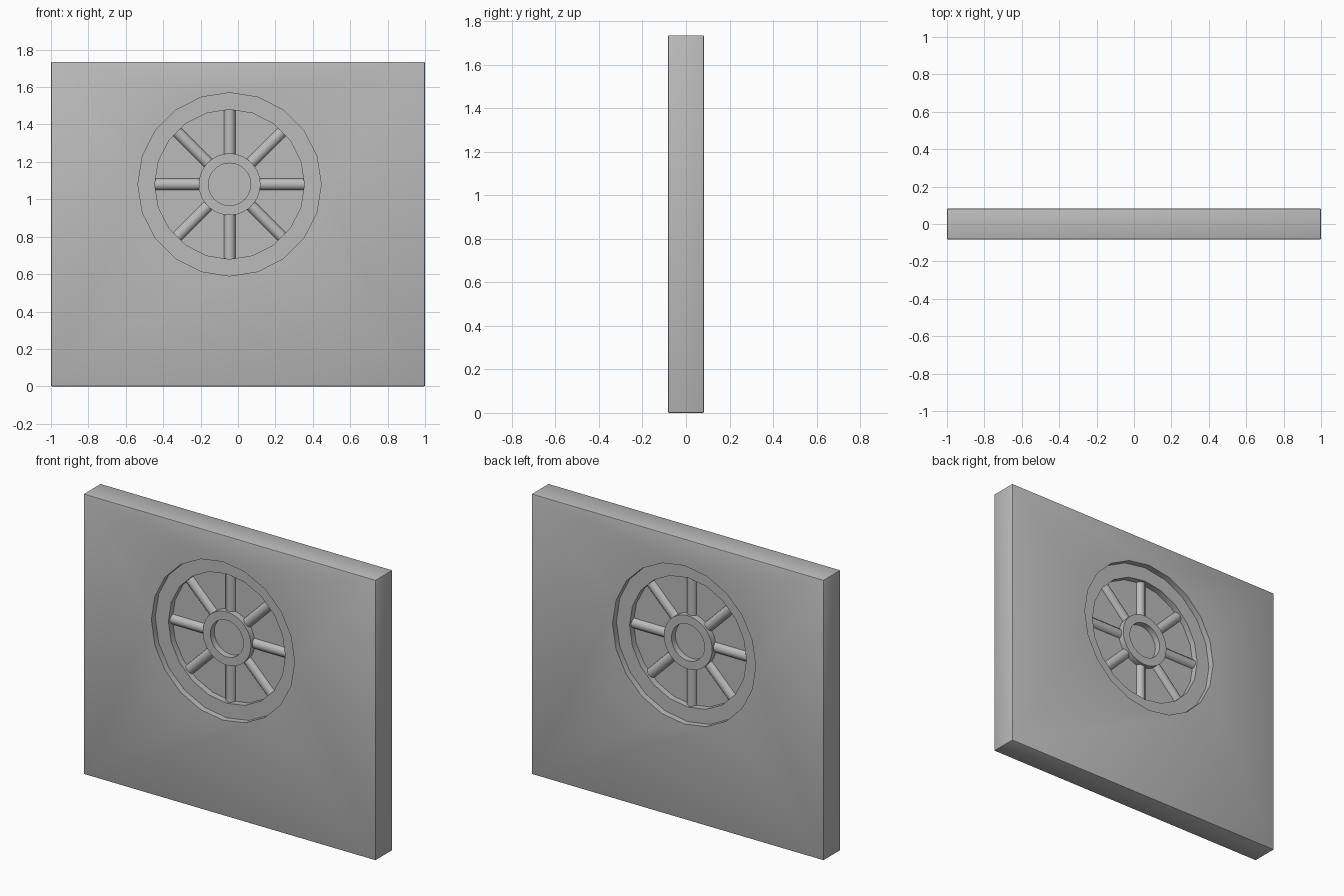
import bpy, bmesh, math
from mathutils import Vector, Matrix

if "Cube" in bpy.data.objects:
    bpy.data.objects.remove(bpy.data.objects["Cube"])

CENTRE = Vector((-0.045, 0, 1.08))
WIDTH, DEPTH, HEIGHT = 2.0, 0.166, 1.735
RIM_OUT, RIM_IN, HUB_OUT, HUB_IN = 0.49, 0.40, 0.165, 0.113

grey = bpy.data.materials.new("stone grey")
grey.use_nodes = True
grey.diffuse_color = (0.5, 0.5, 0.5, 1)
grey.node_tree.nodes["Principled BSDF"].inputs["Base Color"].default_value = (0.5, 0.5, 0.5, 1)


def finish(name, bm, smooth=True):
    bmesh.ops.recalc_face_normals(bm, faces=bm.faces)
    mesh = bpy.data.meshes.new(name)
    bm.to_mesh(mesh)
    bm.free()
    mesh.materials.append(grey)
    obj = bpy.data.objects.new(name, mesh)
    bpy.context.collection.objects.link(obj)
    if smooth:
        shade(obj)
    return obj


def shade(obj):
    bpy.ops.object.select_all(action='DESELECT')
    obj.select_set(True)
    bpy.context.view_layer.objects.active = obj
    bpy.ops.object.shade_smooth_by_angle(angle=math.radians(35))


def disc(name, radius, half, sides):
    """Solid disc facing front and back."""
    bm = bmesh.new()
    bmesh.ops.create_cone(bm, cap_ends=True, segments=sides, radius1=radius, radius2=radius,
                          depth=2 * half,
                          matrix=Matrix.Translation(CENTRE) @ Matrix.Rotation(math.pi / 2, 4, 'X'))
    return finish(name, bm)


def ring(name, outer, inner, half, sides):
    """Rectangular section swept round the window axis."""
    bm = bmesh.new()
    section = [(outer, -half), (outer, half), (inner, half), (inner, -half)]
    loops = []
    for i in range(sides):
        a = math.tau * i / sides
        loops.append([bm.verts.new(CENTRE + Vector((r * math.cos(a), y, r * math.sin(a))))
                      for r, y in section])
    for i in range(sides):
        a, b = loops[i], loops[(i + 1) % sides]
        for j in range(4):
            k = (j + 1) % 4
            bm.faces.new((a[j], b[j], b[k], a[k]))
    return finish(name, bm)


# Wall slab with softened edges and a round opening
bm = bmesh.new()
bmesh.ops.create_cube(bm, size=1, matrix=Matrix.Translation((0, 0, HEIGHT / 2))
                      @ Matrix.Diagonal((WIDTH, DEPTH, HEIGHT, 1)))
bmesh.ops.bevel(bm, geom=bm.edges[:], offset=0.006, segments=2, profile=0.5, affect='EDGES')
wall = finish("wall", bm, False)
cutter = disc("opening_cutter", RIM_OUT, 0.2, 20)
cutter.hide_render = True
cut = wall.modifiers.new("opening", 'BOOLEAN')
cut.operation, cut.solver, cut.object = 'DIFFERENCE', 'EXACT', cutter
bpy.context.view_layer.objects.active = wall
bpy.ops.object.modifier_apply(modifier=cut.name)
bpy.data.objects.remove(cutter)
shade(wall)

# Window rim, hub and thin pane
ring("window_rim", RIM_OUT, RIM_IN, 0.045, 20)
ring("window_hub", HUB_OUT, HUB_IN, 0.045, 40)
disc("window_pane", RIM_IN + 0.02, 0.006, 20)

# Eight round spokes
inner, outer = HUB_OUT - 0.02, RIM_IN + 0.01
for i in range(8):
    bm = bmesh.new()
    bmesh.ops.create_cone(bm, cap_ends=True, segments=12, radius1=0.032, radius2=0.032,
                          depth=outer - inner,
                          matrix=Matrix.Translation(CENTRE)
                          @ Matrix.Rotation(math.tau * i / 8, 4, 'Y')
                          @ Matrix.Translation((0, 0, (inner + outer) / 2)))
    finish(f"spoke_{i + 1}", bm)
